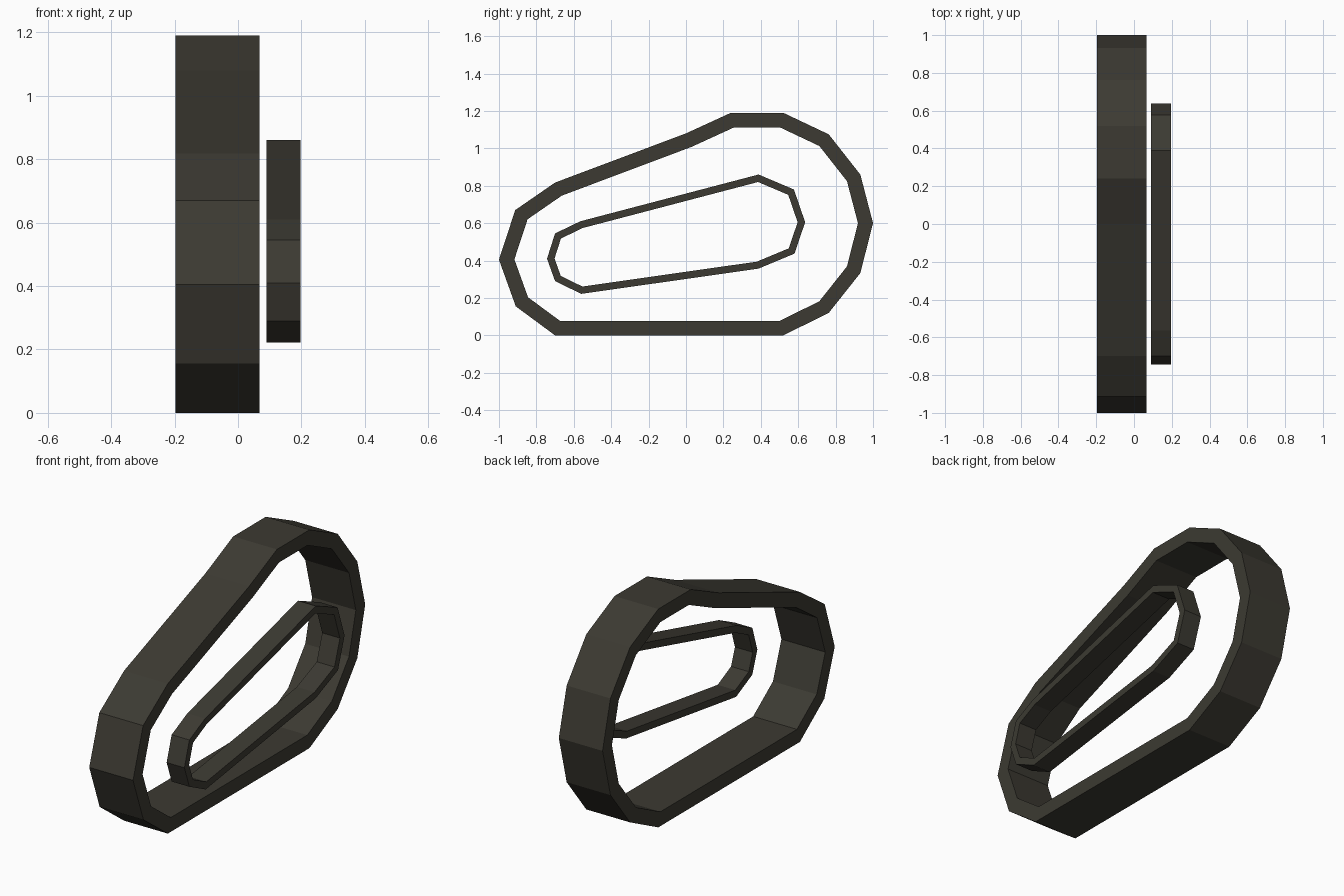
import bpy
from mathutils import Vector

if "Cube" in bpy.data.objects:
    bpy.data.objects.remove(bpy.data.objects["Cube"])

# One dark rubber colour
rubber = bpy.data.materials.new("dark olive rubber")
rubber.diffuse_color = (0.045, 0.042, 0.032, 1)
rubber.use_nodes = True
rubber.node_tree.nodes["Principled BSDF"].inputs["Base Color"].default_value = rubber.diffuse_color


def inset(points, t):
    """Mitred inward offset of a counter-clockwise loop."""
    pts = [Vector(p) for p in points]
    out = []
    for i, p in enumerate(pts):
        a = (p - pts[i - 1]).normalized()
        b = (pts[(i + 1) % len(pts)] - p).normalized()
        na, nb = Vector((-a.y, a.x)), Vector((-b.y, b.x))
        out.append(p + (na + nb) * t / (1 + na.dot(nb)))
    return out


def belt(name, profile, thickness, x0, x1):
    """Closed band: side profile (y, z) with a wall thickness, spanning x0..x1."""
    n = len(profile)
    inner = inset(profile, thickness)
    rings = [(x0, profile), (x1, profile), (x1, inner), (x0, inner)]
    verts = [(x, p[0], p[1]) for x, ring in rings for p in ring]
    faces = []
    for r in range(4):
        s = (r + 1) % 4
        for i in range(n):
            j = (i + 1) % n
            faces.append((r * n + i, r * n + j, s * n + j, s * n + i))
    mesh = bpy.data.meshes.new(name)
    mesh.from_pydata(verts, [], faces)
    mesh.materials.append(rubber)
    mesh.validate()
    obj = bpy.data.objects.new(name, mesh)
    bpy.context.collection.objects.link(obj)
    return obj


# Wide main track band
belt("track_band", [
    (-0.70, 0), (0.52, 0), (0.763, 0.12), (0.932, 0.333), (1, 0.60),
    (0.932, 0.86), (0.763, 1.075), (0.52, 1.19), (0.24, 1.19), (0, 1.08),
    (-0.70, 0.817), (-0.913, 0.67), (-1, 0.405), (-0.91, 0.155)],
    0.078, -0.197, 0.067)

# Narrow drive belt beside it
belt("drive_belt", [
    (0.388, 0.357), (0.58, 0.437), (0.637, 0.605), (0.577, 0.78), (0.388, 0.86),
    (-0.565, 0.61), (-0.70, 0.545), (-0.743, 0.41), (-0.70, 0.29), (-0.56, 0.222)],
    0.038, 0.09, 0.197)
